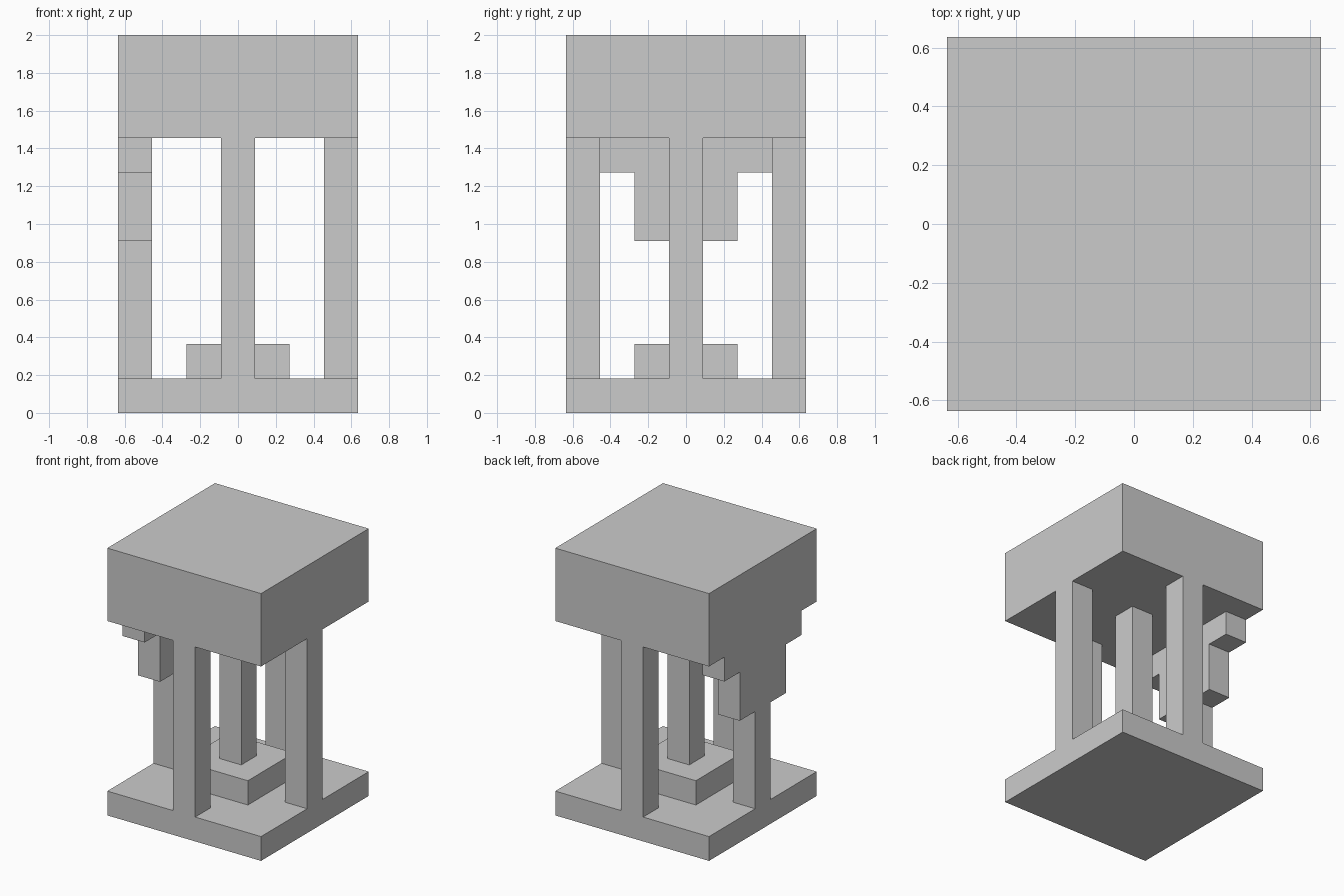
import bpy, bmesh

if "Cube" in bpy.data.objects:
    bpy.data.objects.remove(bpy.data.objects["Cube"])

U = 2 / 11  # block unit: the model is 7 x 7 x 11 units


def prism(name, outline, depth):
    """Extrude a closed outline of 3D points along a depth vector (in units)."""
    bm = bmesh.new()
    face = bm.faces.new([bm.verts.new([c * U for c in p]) for p in outline])
    ext = bmesh.ops.extrude_face_region(bm, geom=[face], use_keep_orig=True)
    verts = [g for g in ext["geom"] if isinstance(g, bmesh.types.BMVert)]
    bmesh.ops.translate(bm, verts=verts, vec=[c * U for c in depth])
    bmesh.ops.recalc_face_normals(bm, faces=bm.faces[:])
    mesh = bpy.data.meshes.new(name)
    bm.to_mesh(mesh)
    bm.free()
    obj = bpy.data.objects.new(name, mesh)
    bpy.context.collection.objects.link(obj)
    return obj


def block(name, x, y, width, z0, z1):
    """Square block centred on x, y between two heights."""
    h = width / 2
    base = [(x - h, y - h, z0), (x + h, y - h, z0), (x + h, y + h, z0), (x - h, y + h, z0)]
    return prism(name, base, (0, 0, z1 - z0))


# Slabs and the plinth under the centre post
block("base_slab", 0, 0, 7, 0, 1)
block("top_slab", 0, 0, 7, 8, 11)
block("plinth", 0, 0, 3, 1, 2)

# Posts: one in the centre, one at the middle of each side
block("centre_post", 0, 0, 1, 2, 8)
block("front_post", 0, -3, 1, 1, 8)
block("back_post", 0, 3, 1, 1, 8)
block("right_post", 3, 0, 1, 1, 8)
block("left_post", -3, 0, 1, 1, 5)

# Stepped bracket on the left side, above its post
half = [(1.5, 5), (1.5, 7), (2.5, 7), (2.5, 8)]
profile = half + [(-y, z) for y, z in reversed(half)]
prism("stepped_bracket", [(-3.5, y, z) for y, z in profile], (1, 0, 0))
